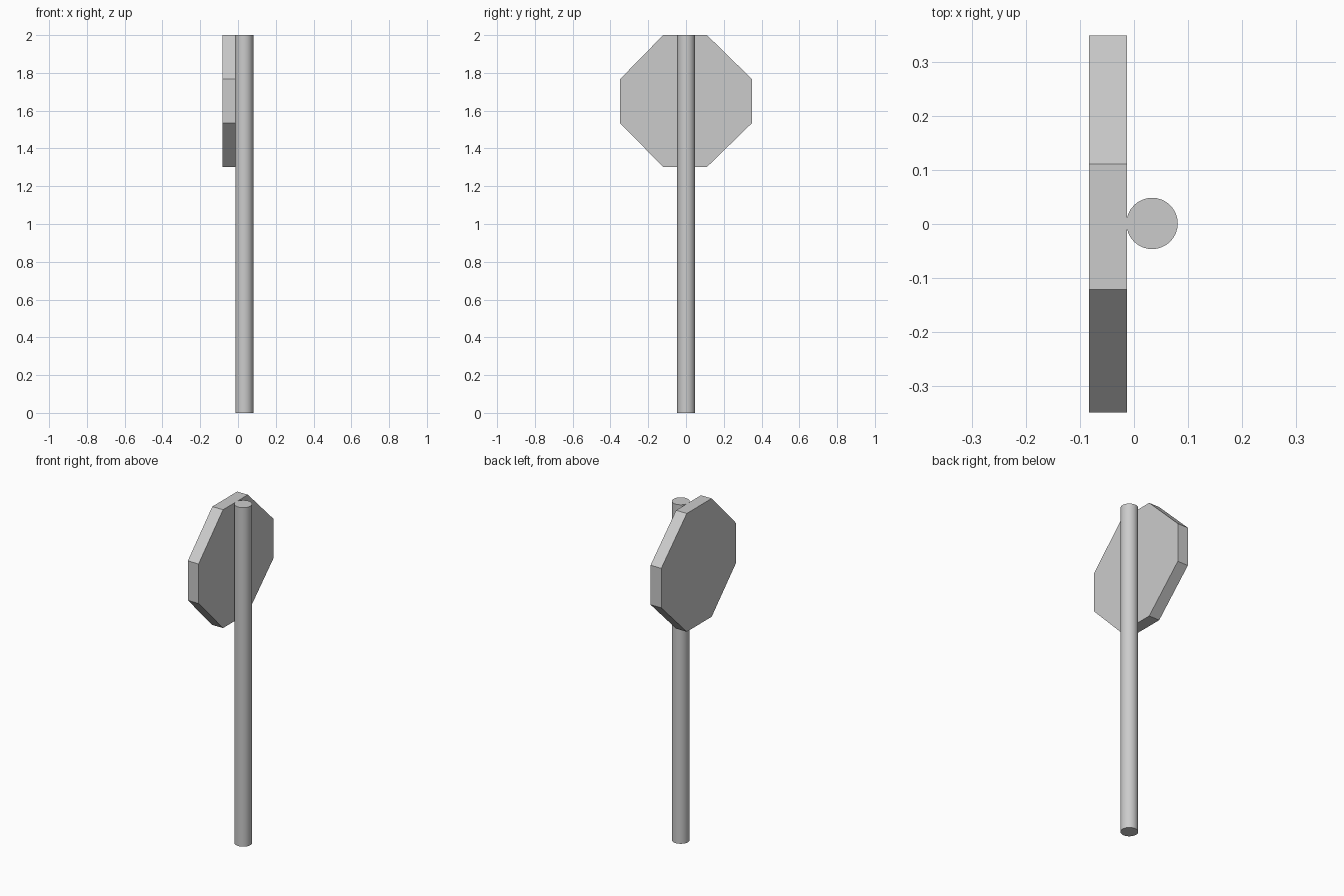
import bpy, bmesh

if "Cube" in bpy.data.objects:
    bpy.data.objects.remove(bpy.data.objects["Cube"])

# Round post, full height
bpy.ops.mesh.primitive_cylinder_add(vertices=32, radius=0.0475, depth=2.0,
                                    location=(0.0335, 0.001, 1.0))
post = bpy.context.object
post.name = "post"
bpy.ops.object.shade_smooth_by_angle()

# Octagonal sign plate, extruded along x
profile = [(-0.121, 2.0), (-0.349, 1.767), (-0.349, 1.534), (-0.121, 1.302),
           (0.111, 1.302), (0.349, 1.534), (0.349, 1.767), (0.111, 2.0)]
bm = bmesh.new()
face = bm.faces.new([bm.verts.new((-0.083, y, z)) for y, z in profile])
ext = bmesh.ops.extrude_face_region(bm, geom=[face])
moved = [g for g in ext["geom"] if isinstance(g, bmesh.types.BMVert)]
bmesh.ops.translate(bm, verts=moved, vec=(0.07, 0, 0))
bmesh.ops.recalc_face_normals(bm, faces=bm.faces)
mesh = bpy.data.meshes.new("sign_plate")
bm.to_mesh(mesh)
bm.free()
plate = bpy.data.objects.new("sign_plate", mesh)
bpy.context.collection.objects.link(plate)
